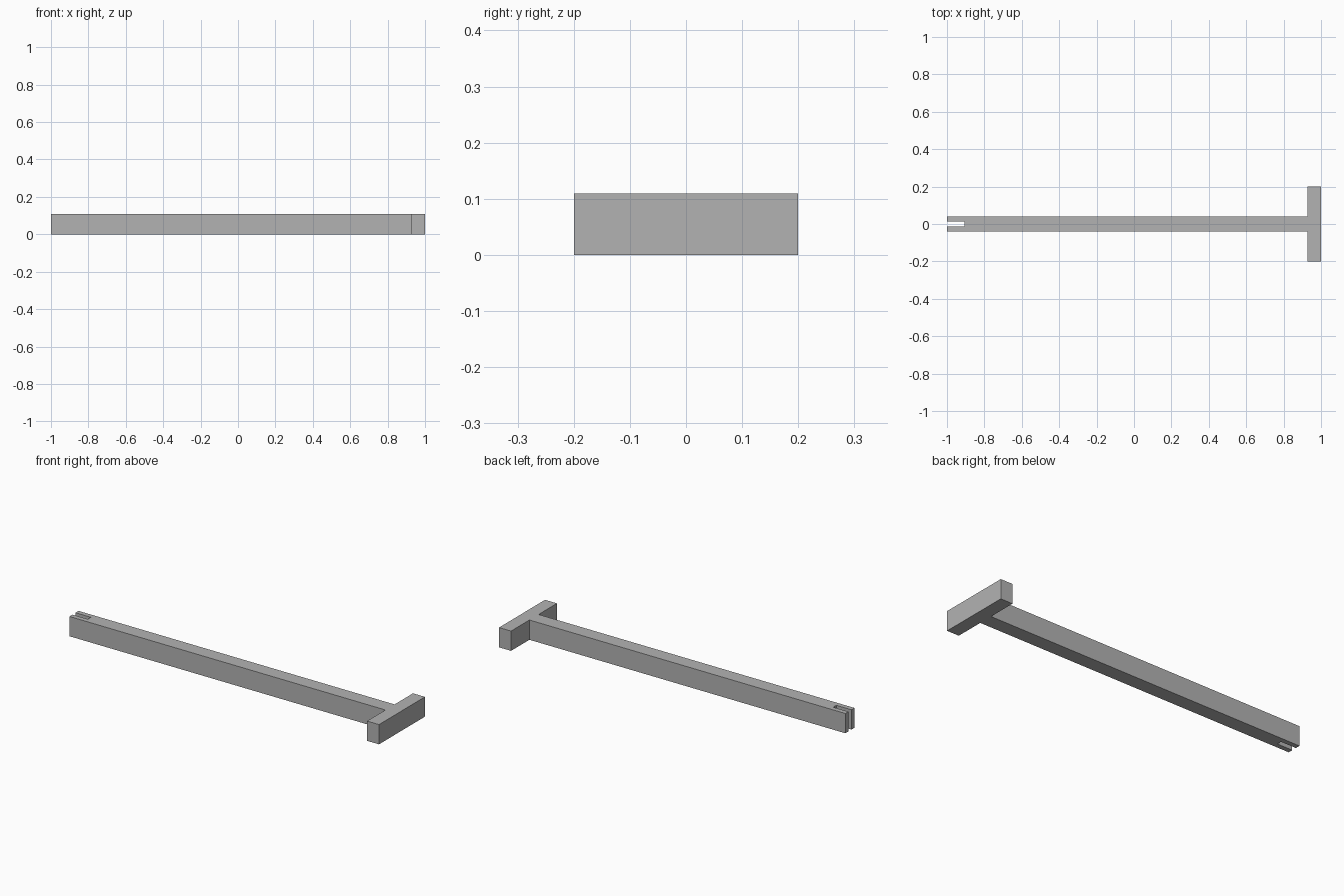
import bpy
import bmesh

cube = bpy.data.objects.get("Cube")
if cube:
    bpy.data.objects.remove(cube, do_unlink=True)

HEIGHT = 0.109
BAR, HEAD, SLOT = 0.04, 0.2, 0.0135      # half widths
HEAD_X, SLOT_X = 0.927, -0.907           # inner face of head, end of slot

grey = bpy.data.materials.new("plain grey")
grey.use_nodes = True
colour = (0.45, 0.45, 0.45, 1)
grey.diffuse_color = colour
grey.node_tree.nodes["Principled BSDF"].inputs["Base Color"].default_value = colour

# T-shaped outline: one half from slot to head, then its mirror image
half = [(SLOT_X, -SLOT), (-1, -SLOT), (-1, -BAR),
        (HEAD_X, -BAR), (HEAD_X, -HEAD), (1, -HEAD)]
outline = half + [(x, -y) for x, y in reversed(half)]

# Extrude the outline into a solid slotted bar with a crosspiece
bm = bmesh.new()
base = bm.faces.new([bm.verts.new((x, y, 0)) for x, y in outline])
top = bmesh.ops.extrude_face_region(bm, geom=[base], use_keep_orig=True)["geom"]
bmesh.ops.translate(bm, vec=(0, 0, HEIGHT),
                    verts=[v for v in top if isinstance(v, bmesh.types.BMVert)])
bmesh.ops.recalc_face_normals(bm, faces=bm.faces)

mesh = bpy.data.meshes.new("slotted_t_bar")
bm.to_mesh(mesh)
bm.free()
mesh.materials.append(grey)
bpy.context.collection.objects.link(bpy.data.objects.new("slotted_t_bar", mesh))
